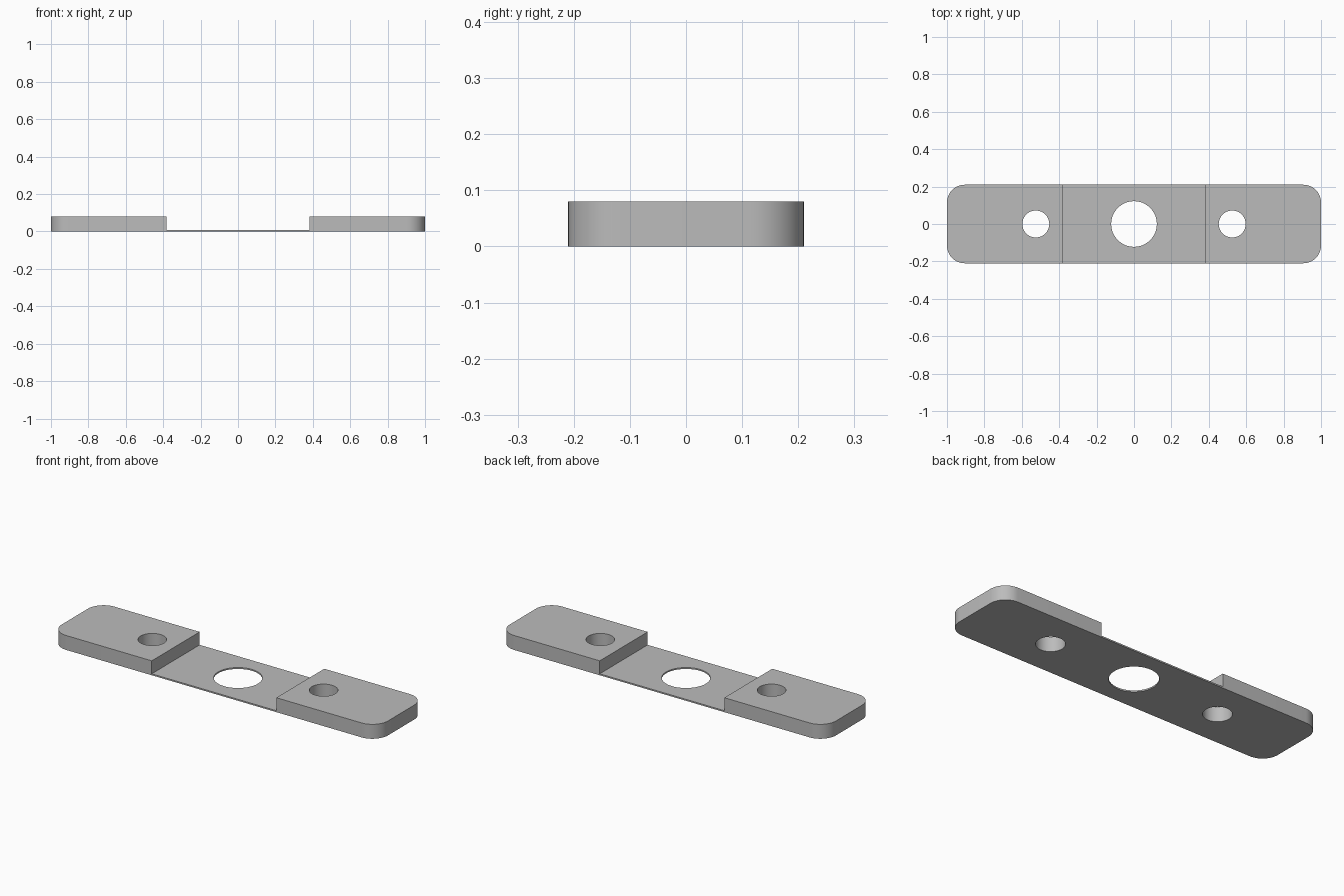
import bpy
import bmesh
import math

cube = bpy.data.objects.get("Cube")
if cube:
    bpy.data.objects.remove(cube, do_unlink=True)

LENGTH, WIDTH, HEIGHT = 2.0, 0.42, 0.08
WEB, STEP_X, CORNER = 0.008, 0.382, 0.095

grey = bpy.data.materials.new("plain grey")
grey.use_nodes = True
colour = (0.5, 0.5, 0.5, 1)
grey.diffuse_color = colour
grey.node_tree.nodes["Principled BSDF"].inputs["Base Color"].default_value = colour


def add_object(name, bm):
    mesh = bpy.data.meshes.new(name)
    bmesh.ops.recalc_face_normals(bm, faces=bm.faces)
    bm.to_mesh(mesh)
    bm.free()
    mesh.materials.append(grey)
    obj = bpy.data.objects.new(name, mesh)
    bpy.context.collection.objects.link(obj)
    return obj


def box(name, size, z):
    bm = bmesh.new()
    bmesh.ops.create_cube(bm, size=1)
    bmesh.ops.scale(bm, vec=size, verts=bm.verts)
    bmesh.ops.translate(bm, vec=(0, 0, z), verts=bm.verts)
    return add_object(name, bm)


def hole_cutter(name, x, radius):
    bm = bmesh.new()
    bmesh.ops.create_cone(bm, cap_ends=True, segments=64, radius1=radius,
                          radius2=radius, depth=1)
    bmesh.ops.translate(bm, vec=(x, 0, 0), verts=bm.verts)
    return add_object(name, bm)


# Bar with rounded vertical corners
bar = box("mounting_bar", (LENGTH, WIDTH, HEIGHT), HEIGHT / 2)
bm = bmesh.new()
bm.from_mesh(bar.data)
uprights = [e for e in bm.edges
            if abs(e.verts[0].co.z - e.verts[1].co.z) > HEIGHT / 2]
bmesh.ops.bevel(bm, geom=uprights, offset=CORNER, segments=12,
                profile=0.5, affect='EDGES')
bm.to_mesh(bar.data)
bm.free()

# Recess that leaves the thin web, then the three through holes
cutters = [
    box("recess_cutter", (2 * STEP_X, 1, 1), WEB + 0.5),
    hole_cutter("centre_hole_cutter", 0, 0.122),
    hole_cutter("left_hole_cutter", 0.525, 0.072),
    hole_cutter("right_hole_cutter", -0.525, 0.072),
]
for cutter in cutters:
    cutter.hide_render = True
    cut = bar.modifiers.new(cutter.name, 'BOOLEAN')
    cut.operation = 'DIFFERENCE'
    cut.solver = 'EXACT'
    cut.object = cutter

# Bake the cuts and drop the cutters
graph = bpy.context.evaluated_depsgraph_get()
cut_mesh = bpy.data.meshes.new_from_object(bar.evaluated_get(graph))
bar.modifiers.clear()
bar.data = cut_mesh
cut_mesh.name = "mounting_bar"
for cutter in cutters:
    bpy.data.objects.remove(cutter, do_unlink=True)

# Smooth the rounded walls, keep the rims sharp
bpy.ops.object.select_all(action='DESELECT')
bar.select_set(True)
bpy.context.view_layer.objects.active = bar
bpy.ops.object.shade_smooth_by_angle(angle=math.radians(30))
